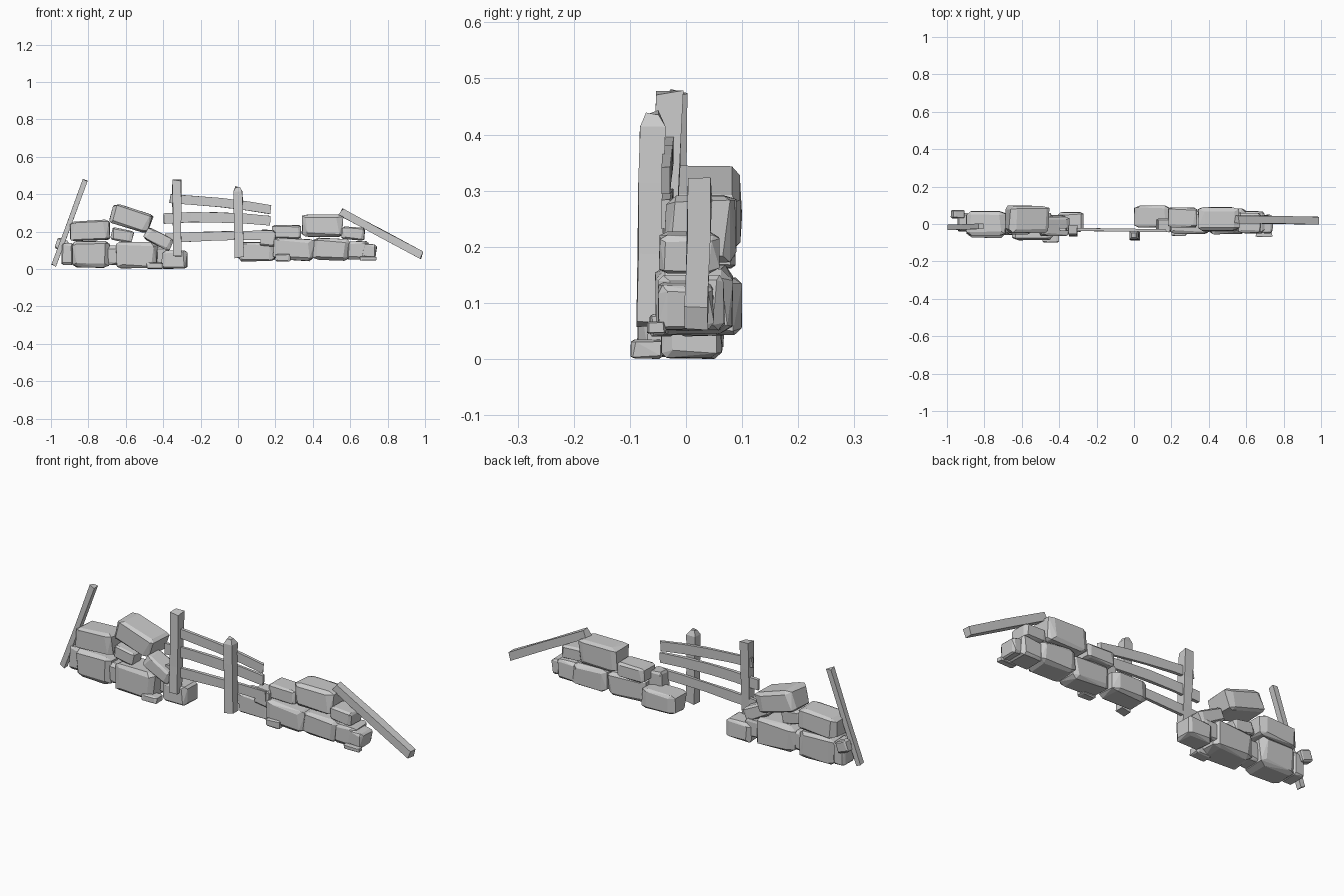
import bpy, bmesh, random
from math import radians
from mathutils import Vector, Matrix

if "Cube" in bpy.data.objects:
    bpy.data.objects.remove(bpy.data.objects["Cube"])

random.seed(7)
R = random.uniform


def finish(bm, name):
    bmesh.ops.recalc_face_normals(bm, faces=bm.faces)
    me = bpy.data.meshes.new(name)
    bm.to_mesh(me)
    bm.free()
    ob = bpy.data.objects.new(name, me)
    bpy.context.collection.objects.link(ob)
    return ob


def rock(name, x0, x1, y0, y1, z0, z1, tilt=0):
    """Chiselled stone: hull of a box with unevenly cut corners, fitted to the bounds."""
    lo, hi = Vector((x0, y0, z0)), Vector((x1, y1, z1))
    c, h = (lo + hi) / 2, (hi - lo) / 2
    pts = []
    for sx in (-1, 1):
        for sy in (-1, 1):
            for sz in (-1, 1):
                for axis in range(3):
                    p = [sx * R(.62, .84), sy * R(.62, .84), sz * R(.62, .84)]
                    p[axis] = (sx, sy, sz)[axis] * R(.92, 1)
                    pts.append(p)
    ext = [max(abs(p[i]) for p in pts) for i in range(3)]
    bm = bmesh.new()
    for p in pts:
        bm.verts.new([p[i] / ext[i] * h[i] for i in range(3)])
    res = bmesh.ops.convex_hull(bm, input=bm.verts)
    bmesh.ops.delete(bm, geom=[v for v in bm.verts if not v.link_faces], context='VERTS')
    bmesh.ops.dissolve_limit(bm, angle_limit=radians(9), verts=bm.verts, edges=bm.edges)
    bmesh.ops.transform(bm, verts=bm.verts,
                        matrix=Matrix.Translation(c) @ Matrix.Rotation(radians(tilt), 4, 'Y'))
    return finish(bm, name)


def beam(name, a, b, w, d, sag=0, seg=1, taper=1, peak=0):
    """Rough timber from a to b: w across in xz, d in y, with sag and an optional blunt point."""
    a, b = Vector(a), Vector(b)
    along = (b - a).normalized()
    side = Vector((along.z, 0, -along.x)).normalized()
    deep = along.cross(side).normalized()
    bm, rings = bmesh.new(), []
    stops = [(i / seg, 1) for i in range(seg + 1)]
    if peak:
        stops = stops[:-1] + [(1 - peak, 1), (1, .5)]
    for t, k in stops:
        mid = a.lerp(b, t) + Vector((0, 0, -4 * sag * t * (1 - t)))
        s = k * (1 + (taper - 1) * t)
        ring = []
        for u, v in ((-1, -1), (1, -1), (1, 1), (-1, 1)):
            j = R(.9, 1.05)
            ring.append(bm.verts.new(mid + side * u * w / 2 * s * j + deep * v * d / 2 * s * j
                                     + along * (R(-.006, .006) if t in (0, 1) else 0)))
        rings.append(ring)
    for r, q in zip(rings, rings[1:]):
        for i in range(4):
            bm.faces.new((r[i], r[(i + 1) % 4], q[(i + 1) % 4], q[i]))
    bm.faces.new(rings[0])
    bm.faces.new(rings[-1])
    return finish(bm, name)


# Left stone pile
for i, s in enumerate([
    (-.89, -.685, -.075, .07, .005, .15),
    (-.655, -.43, -.09, .06, 0, .145),
    (-.945, -.88, -.04, .06, .02, .14),
    (-.70, -.64, -.06, .04, .02, .125),
    (-.41, -.27, -.045, .065, 0, .10),
    (-.47, -.37, -.02, .05, .03, .12),
    (-.90, -.68, -.065, .07, .15, .26, -3),
    (-.68, -.56, -.06, .03, .145, .215, 12),
    (-.685, -.46, -.05, .10, .215, .325, 17),
    (-.505, -.345, -.065, .04, .125, .195, 27),
    (-.49, -.40, -.10, -.04, 0, .035),
    (-.975, -.91, .03, .075, .10, .16, 20),
]):
    rock(f"left_stone_{i + 1}", *s)

# Right stone pile
for i, s in enumerate([
    (.0, .20, -.02, .10, .04, .145),
    (.19, .41, -.055, .07, .045, .165, 4),
    (.40, .60, -.055, .085, .045, .165, 2),
    (.58, .70, -.05, .07, .05, .15),
    (.66, .74, -.05, .05, .055, .135, 8),
    (.18, .34, -.02, .09, .16, .235),
    (.34, .565, -.04, .09, .17, .295),
    (.555, .68, -.05, .06, .155, .225, 5),
    (.12, .20, -.04, .03, .12, .21, 4),
    (.20, .28, -.065, -.02, .04, .08),
    (.65, .74, -.07, -.035, .045, .067),
]):
    rock(f"right_stone_{i + 1}", *s)

# Fence posts
beam("left_post", (-.325, -.045, .07), (-.328, -.03, .475), .045, .045, seg=3, taper=1.08)
beam("right_post", (.008, -.065, .06), (-.002, -.06, .44), .05, .046, seg=3, peak=.07)

# Fence rails
beam("top_rail", (-.36, -.028, .375), (.17, -.036, .318), .05, .016, sag=-.008, seg=4)
beam("middle_rail", (-.395, -.028, .27), (.17, -.036, .258), .055, .016, sag=-.012, seg=4)
beam("bottom_rail", (-.385, -.028, .165), (.19, -.036, .18), .05, .016, sag=-.004, seg=4)

# Loose planks leaning at both ends
beam("left_leaning_plank", (-.984, -.018, .02), (-.817, -.012, .475), .028, .03, seg=2)
beam("right_leaning_plank", (.55, .025, .305), (.985, .018, .072), .042, .042, seg=2)
